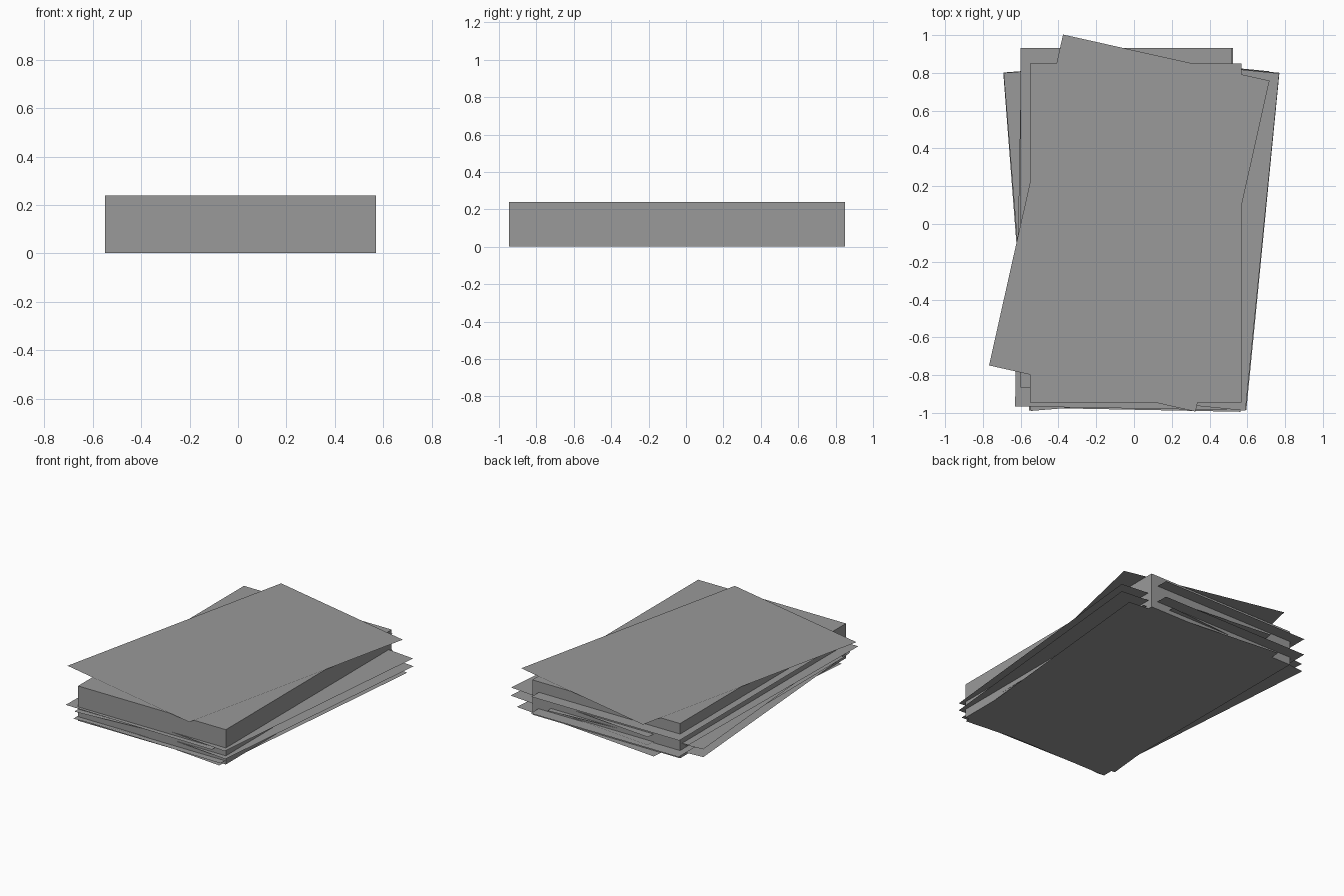
import bpy
import math

cube = bpy.data.objects.get("Cube")
if cube:
    bpy.data.objects.remove(cube, do_unlink=True)

# One plain paper colour
paper = bpy.data.materials.new("paper_grey")
paper.use_nodes = True
GREY = (0.32, 0.32, 0.32, 1.0)
paper.diffuse_color = GREY
paper.node_tree.nodes["Principled BSDF"].inputs["Base Color"].default_value = GREY

WIDTH, LENGTH = 1.12, 1.795


def finish(name):
    """Name the active object, apply its scale and colour it."""
    obj = bpy.context.object
    obj.name = name
    bpy.ops.object.transform_apply(location=False, rotation=False, scale=True)
    obj.data.materials.append(paper)


def sheet(name, x, y, z, angle):
    bpy.ops.mesh.primitive_plane_add(size=1, location=(x, y, z),
                                     rotation=(0, 0, math.radians(angle)))
    bpy.context.object.scale = (WIDTH, LENGTH, 1)
    finish(name)


# Neat block of stacked paper
bpy.ops.mesh.primitive_cube_add(size=1, location=(0.01, -0.048, 0.121))
bpy.context.object.scale = (WIDTH, LENGTH, 0.238)
finish("paper_block")

# Loose sheets poking out of the block: x, y, z, turn
loose = [
    (0.072, -0.03, 0.0, -5.6),
    (0.02, -0.086, 0.026, -1.1),
    (-0.065, -0.05, 0.03, 4.4),
    (-0.037, 0.035, 0.055, 0),
    (0.125, -0.038, 0.061, -5.6),
    (-0.06, -0.05, 0.082, 4.6),
    (-0.054, -0.078, 0.097, -1),
    (0.122, -0.04, 0.115, -5.7),
    (-0.04, 0.033, 0.168, 0),
]
for i, placement in enumerate(loose):
    sheet(f"loose_sheet_{i + 1}", *placement)

# Turned sheet lying on top
sheet("top_sheet", -0.025, 0.005, 0.245, -12.6)
